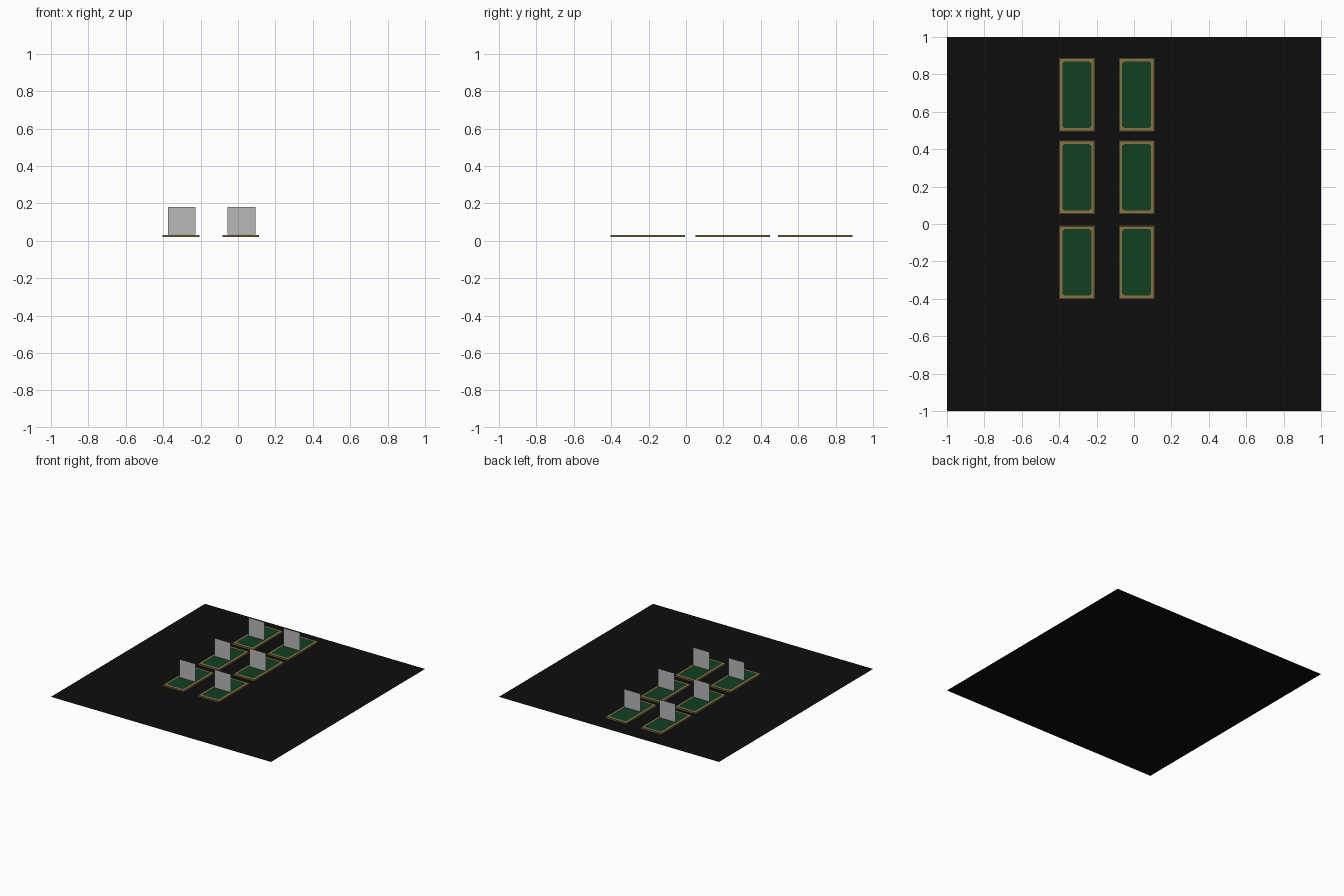
import bpy, bmesh

cube = bpy.data.objects.get("Cube")
if cube:
    bpy.data.objects.remove(cube, do_unlink=True)


def material(name, rgb):
    m = bpy.data.materials.new(name)
    m.use_nodes = True
    m.diffuse_color = (*rgb, 1)
    m.node_tree.nodes["Principled BSDF"].inputs["Base Color"].default_value = (*rgb, 1)
    return m


BLACK = material("floor black", (0.004, 0.004, 0.004))
GREEN = material("felt green", (0.006, 0.05, 0.016))
TAN = material("trim tan", (0.25, 0.17, 0.06))
BROWN = material("rail brown", (0.07, 0.047, 0.02))
GREY = material("screen grey", (0.48, 0.48, 0.48))


def make_object(name, bm, mats, loc):
    bm.normal_update()
    mesh = bpy.data.meshes.new(name)
    bm.to_mesh(mesh)
    bm.free()
    for m in mats:
        mesh.materials.append(m)
    ob = bpy.data.objects.new(name, mesh)
    ob.location = loc
    bpy.context.collection.objects.link(ob)
    return ob


def sheet(name, points, mat, loc):
    bm = bmesh.new()
    bm.faces.new([bm.verts.new(p) for p in points])
    return make_object(name, bm, [mat], loc)


W, L = 0.196, 0.397          # table width and length
BOTTOM, TOP = 0.019, 0.031   # table underside and top


def table_frame(name, x, y):
    # Tan slab with a brown outer rail and a tan inner rim on top
    bm = bmesh.new()
    bmesh.ops.create_cube(bm, size=1)
    bmesh.ops.scale(bm, vec=(W, L, TOP - BOTTOM), verts=bm.verts)
    bm.normal_update()
    top = [f for f in bm.faces if f.normal.z > 0.9]
    rail = bmesh.ops.inset_region(bm, faces=top, thickness=0.012)["faces"]
    for f in rail:
        f.material_index = 1
    return make_object(name, bm, [TAN, BROWN], (x, y, (TOP + BOTTOM) / 2))


def felt(name, x, y):
    # Playing surface with cut corners
    a, b, c = W / 2 - 0.021, L / 2 - 0.021, 0.010
    pts = [(a, -b + c), (a, b - c), (a - c, b), (-a + c, b),
           (-a, b - c), (-a, -b + c), (-a + c, -b), (a - c, -b)]
    return sheet(name, [(px, py, 0) for px, py in pts], GREEN, (x, y, TOP + 0.0015))


# Floor
sheet("floor", [(-1, -1, 0), (1, -1, 0), (1, 1, 0), (-1, 1, 0)], BLACK, (0, 0, 0))

# Two columns of three tables, each with an upright square screen
S = 0.0745
for col, x in (("right", -0.305), ("left", 0.014)):
    for row, y in (("front", -0.205), ("middle", 0.25), ("back", 0.691)):
        tag = f"{row}_{col}"
        table_frame("table_frame_" + tag, x, y)
        felt("table_felt_" + tag, x, y)
        sheet("screen_" + tag, [(-S, 0, 0), (S, 0, 0), (S, 0, 2 * S), (-S, 0, 2 * S)],
              GREY, (x + 0.004, y - 0.021, TOP + 0.0015))
